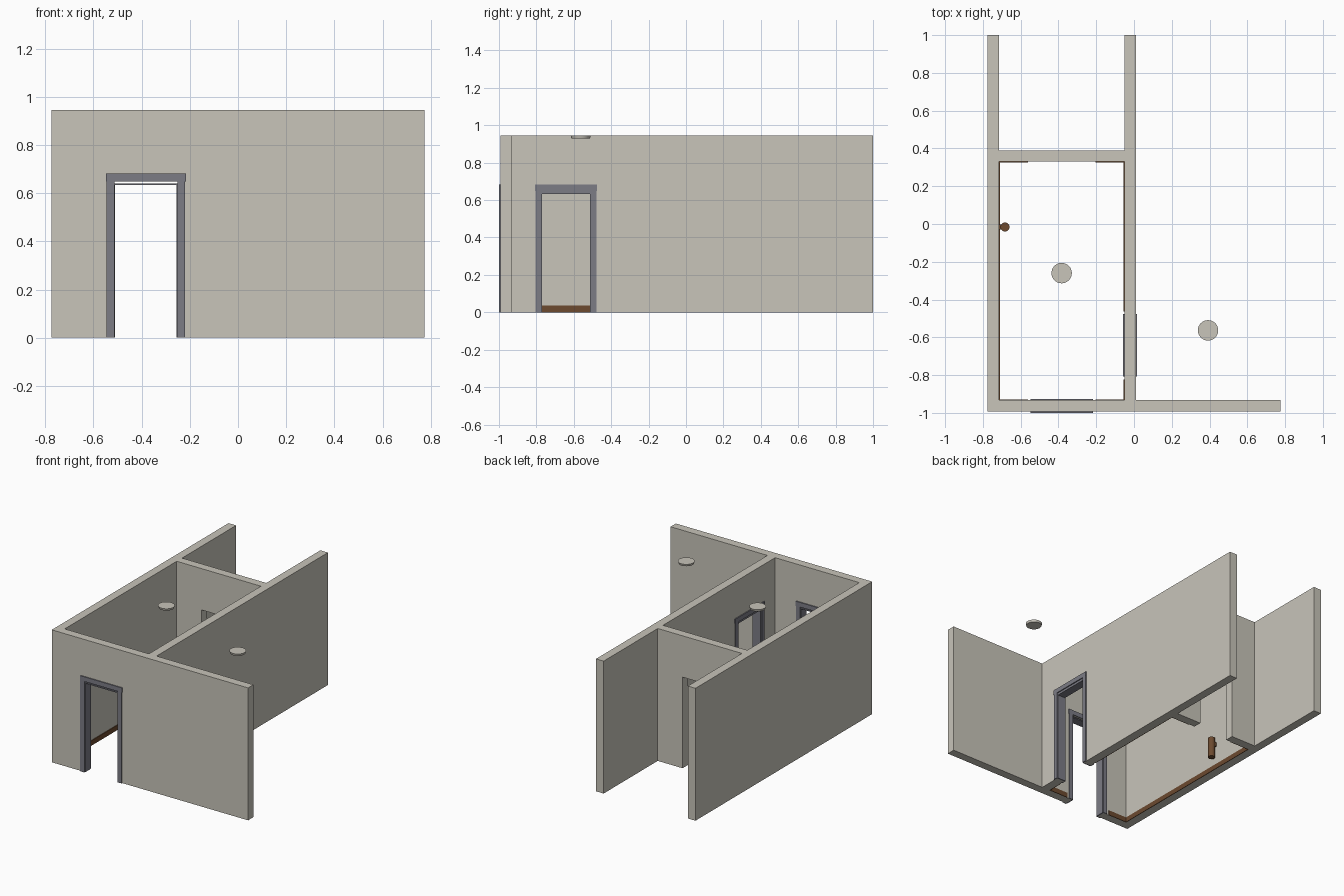
import bpy, bmesh, math
from mathutils import Vector

if "Cube" in bpy.data.objects:
    bpy.data.objects.remove(bpy.data.objects["Cube"])


def material(name, rgb):
    m = bpy.data.materials.new(name)
    m.diffuse_color = (*rgb, 1)
    m.use_nodes = True
    m.node_tree.nodes["Principled BSDF"].inputs["Base Color"].default_value = m.diffuse_color
    return m


PLASTER = material("warm grey plaster", (0.58, 0.555, 0.49))
FRAME = material("slate grey frame", (0.2, 0.2, 0.235))
BROWN = material("brown", (0.15, 0.068, 0.028))

H = 0.945                    # wall height
HALF, DOOR_H = 0.137, 0.65   # wall opening half width and height
CASE = 0.007                 # casing thickness
ROOM_X, SIDE_Y = -0.3825, -0.6425   # door centres


def finish(name, bm, mat):
    bmesh.ops.recalc_face_normals(bm, faces=bm.faces)
    me = bpy.data.meshes.new(name)
    bm.to_mesh(me)
    bm.free()
    me.materials.append(mat)
    ob = bpy.data.objects.new(name, me)
    bpy.context.collection.objects.link(ob)
    return ob


def place(axis, u, d, z):
    """u runs along the wall axis, d across its thickness."""
    return Vector((u, d, z)) if axis == 'x' else Vector((d, u, z))


def add_prism(bm, axis, profile, d0, d1):
    face = bm.faces.new([bm.verts.new(place(axis, u, d0, z)) for u, z in profile])
    res = bmesh.ops.extrude_face_region(bm, geom=[face])
    verts = [v for v in res['geom'] if isinstance(v, bmesh.types.BMVert)]
    bmesh.ops.translate(bm, verts=verts, vec=place(axis, 0, d1 - d0, 0))


def add_box(bm, axis, u0, u1, d0, d1, z0, z1):
    add_prism(bm, axis, [(u0, z0), (u1, z0), (u1, z1), (u0, z1)], d0, d1)


def wall(name, axis, u0, u1, d0, d1, door=None):
    pts = [(u0, 0)]
    if door is not None:
        a, b = door - HALF, door + HALF
        pts += [(a, 0), (a, DOOR_H), (b, DOOR_H), (b, 0)]
    pts += [(u1, 0), (u1, H), (u0, H)]
    bm = bmesh.new()
    add_prism(bm, axis, pts, d0, d1)
    finish(name, bm, PLASTER)


def door_frame(name, axis, c, d0, d1, head_top):
    # jamb lining inside the opening
    bm = bmesh.new()
    for s in (-1, 1):
        a, b = sorted((c + s * 0.128, c + s * HALF))
        add_box(bm, axis, a, b, d0, d1, 0, head_top)
    add_box(bm, axis, c - 0.128, c + 0.128, d0, d1, 0.633, head_top)
    finish(name + "_jamb", bm, FRAME)
    # flat casing on both faces of the wall
    bm = bmesh.new()
    for e0, e1 in ((d0 - CASE, d0), (d1, d1 + CASE)):
        for s in (-1, 1):
            a, b = sorted((c + s * 0.131, c + s * 0.163))
            add_box(bm, axis, a, b, e0, e1, 0, DOOR_H)
        add_box(bm, axis, c - 0.166, c + 0.166, e0, e1, DOOR_H - 0.001, 0.682)
    finish(name + "_casing", bm, FRAME)


# walls
wall("front_wall", 'x', -0.775, 0.775, -0.993, -0.933, ROOM_X)
wall("left_wall", 'y', -0.933, 1.0, -0.775, -0.715)
wall("middle_wall", 'y', -0.933, 1.0, -0.05, 0.01, SIDE_Y)
wall("cross_wall", 'x', -0.715, -0.05, 0.33, 0.39, ROOM_X)

# door frames
door_frame("front_door", 'x', ROOM_X, -0.993, -0.933, 0.641)
door_frame("side_door", 'y', SIDE_Y, -0.05, 0.01, DOOR_H)

# baseboards round the inner room, stopping at the doorways
BH, BT, GAP = 0.035, 0.005, 0.18
bm = bmesh.new()
add_box(bm, 'y', -0.933, 0.33, -0.715, -0.715 + BT, 0, BH)
add_box(bm, 'y', -0.933, SIDE_Y - GAP, -0.05 - BT, -0.05, 0, BH)
add_box(bm, 'y', SIDE_Y + GAP, 0.33, -0.05 - BT, -0.05, 0, BH)
for d in (-0.933, 0.33 - BT):
    add_box(bm, 'x', -0.715 + BT, ROOM_X - GAP, d, d + BT, 0, BH)
    add_box(bm, 'x', ROOM_X + GAP, -0.05 - BT, d, d + BT, 0, BH)
finish("baseboard", bm, BROWN)


def disc(name, mat, x, y, z0, z1, r0, r1):
    bm = bmesh.new()
    bmesh.ops.create_cone(bm, cap_ends=True, segments=32, radius1=r0, radius2=r1, depth=z1 - z0)
    bmesh.ops.translate(bm, verts=bm.verts, vec=(x, y, (z0 + z1) / 2))
    ob = finish(name, bm, mat)
    bpy.context.view_layer.objects.active = ob
    ob.select_set(True)
    bpy.ops.object.shade_smooth_by_angle(angle=math.radians(35))
    ob.select_set(False)


# ceiling detectors
disc("room_ceiling_detector", PLASTER, -0.383, -0.26, 0.93, H, 0.05, 0.054)
disc("side_ceiling_detector", PLASTER, 0.392, -0.563, 0.93, H, 0.05, 0.054)

# wall-hung canister with its bracket
disc("canister", BROWN, -0.683, -0.016, 0.08, 0.225, 0.024, 0.024)
bm = bmesh.new()
add_box(bm, 'y', -0.03, -0.002, -0.715, -0.69, 0.17, 0.2)
finish("canister_bracket", bm, BROWN)
